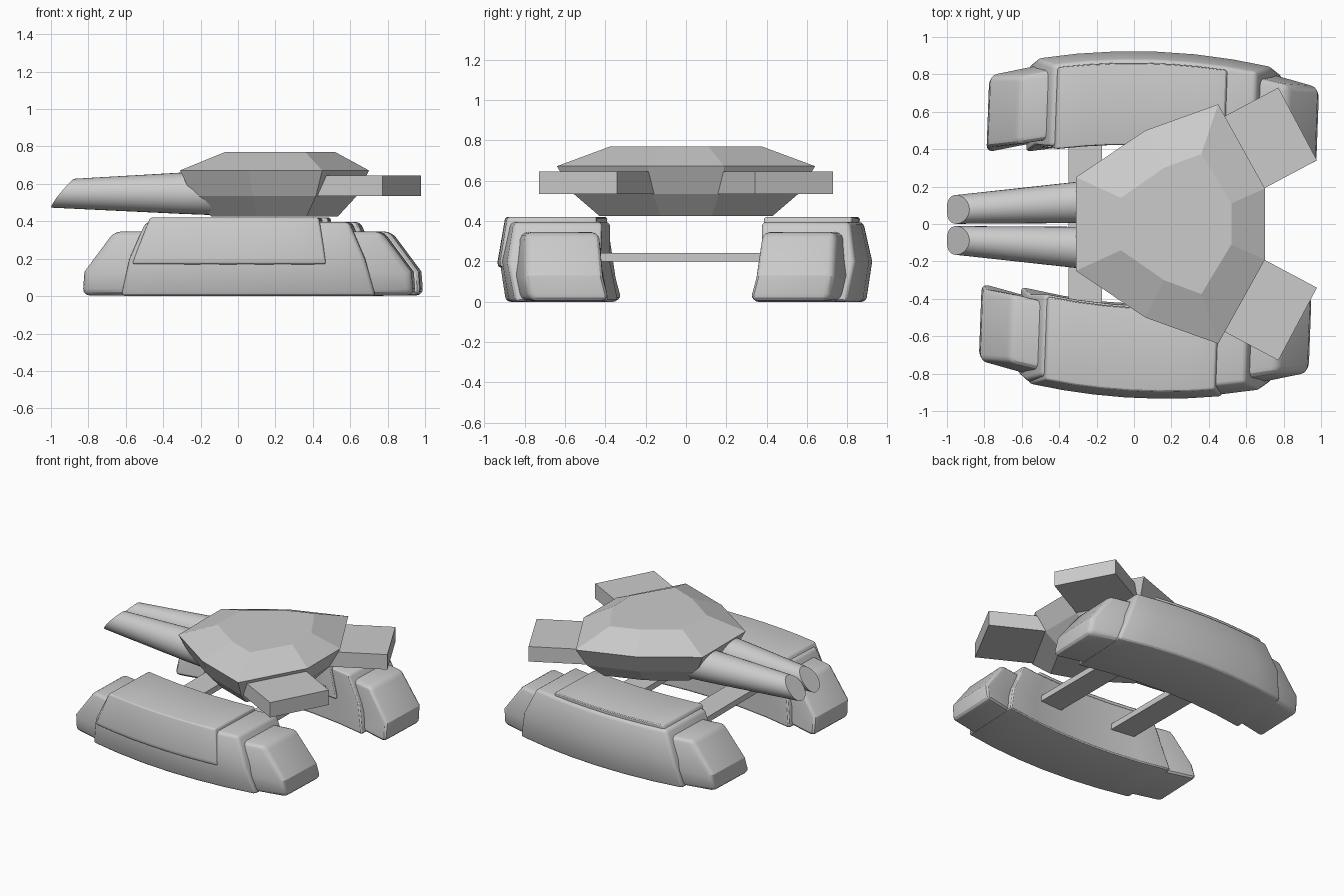
import bpy, bmesh, math
from mathutils import Matrix, Vector

if "Cube" in bpy.data.objects:
    bpy.data.objects.remove(bpy.data.objects["Cube"])


def make(name, rings, bevel=0.0, smooth=None, matrix=None):
    """Skin a list of equal-sized rings, cap both ends, optionally round the hard edges."""
    bm = bmesh.new()
    vs = [[bm.verts.new(p) for p in r] for r in rings]
    n = len(rings[0])
    for a, b in zip(vs, vs[1:]):
        for i in range(n):
            j = (i + 1) % n
            bm.faces.new((a[i], a[j], b[j], b[i]))
    bm.faces.new(vs[0][::-1])
    bm.faces.new(vs[-1])
    bmesh.ops.recalc_face_normals(bm, faces=bm.faces)
    if bevel:
        # split the flat end caps into strips between matching levels
        for end in (vs[0], vs[-1]):
            for k in range(1, n // 2 - 1):
                bmesh.ops.connect_verts(bm, verts=[end[k], end[n - 1 - k]])
        hard = [e for e in bm.edges if e.calc_face_angle(0) > 0.62]
        bmesh.ops.bevel(bm, geom=hard, offset=bevel, segments=3, profile=0.5,
                        affect='EDGES', clamp_overlap=True)
    if matrix:
        bm.transform(matrix)
    bmesh.ops.recalc_face_normals(bm, faces=bm.faces)
    me = bpy.data.meshes.new(name)
    bm.to_mesh(me)
    bm.free()
    ob = bpy.data.objects.new(name, me)
    bpy.context.collection.objects.link(ob)
    if smooth:
        bpy.ops.object.select_all(action='DESELECT')
        ob.select_set(True)
        bpy.context.view_layer.objects.active = ob
        bpy.ops.object.shade_smooth_by_angle(angle=math.radians(smooth))
    return ob


def pod_part(name, side, matrix, levels, steps, bevel):
    """Outward-bowed block; each level is (z, u_start, u_end, inner offset, outer offset)."""
    rings = []
    for i in range(steps + 1):
        t = i / steps
        inner, outer = [], []
        for z, u0, u1, wi, wo in levels:
            u = u0 + (u1 - u0) * t
            bow = -0.12 * (u / 0.885) ** 2
            inner.append((u, side * (wi + bow), z))
            outer.append((u, side * (wo + bow), z))
        rings.append(inner + outer[::-1])
    make(name, rings, bevel, 25, matrix)


# Track pods: long hull showing at both ends, wider centre body, armour plate
for side, label, cx in ((-1, "right", 0.055), (1, "left", 0.105)):
    m = Matrix.Translation((cx, side * 0.682, 0)) @ Matrix.Rotation(-0.037, 4, 'Z')
    pod_part(label + "_track_hull", side, m, [
        (0.004, -0.885, 0.885, -0.22, 0.18),
        (0.13, -0.875, 0.875, -0.19, 0.20),
        (0.345, -0.715, 0.715, -0.205, 0.165)], 8, 0.035)
    pod_part(label + "_track_body", side, m, [
        (0.0, -0.675, 0.685, -0.255, 0.21),
        (0.20, -0.63, 0.63, -0.225, 0.24),
        (0.395, -0.545, 0.545, -0.245, 0.195)], 6, 0.022)
    wi, wo = (-0.225, 0.015) if side < 0 else (-0.012, -0.02)
    if side < 0:
        plate = [(0.17, -0.615, 0.425, -0.2, 0.248), (0.20, -0.605, 0.42, -0.2, 0.25),
                 (0.42, -0.52, 0.385, -0.235, 0.212)]
    else:
        plate = [(0.17, -0.6, 0.425, -0.245, 0.15), (0.20, -0.59, 0.42, -0.24, 0.15),
                 (0.42, -0.51, 0.385, -0.262, 0.18)]
    pod_part(label + "_armour_plate", side, m, plate, 6, 0.014)


def box(name, size, matrix):
    x, y, z = (s / 2 for s in size)
    sq = [(-x, -y), (x, -y), (x, y), (-x, y)]
    make(name, [[(a, b, h) for a, b in sq] for h in (-z, z)], matrix=matrix)


# Cross beams joining the pods
for label, x in (("front", -0.26), ("rear", 0.34)):
    box(label + "_cross_beam", (0.18, 1.1, 0.042), Matrix.Translation((x, 0, 0.221)))

# Faceted turret: eight-sided outline stepped in height
half = [(-0.31, 0.25), (0.06, 0.50), (0.45, 0.64), (0.70, 0.19)]
top_half = [(-0.07, 0.14), (0.16, 0.30), (0.36, 0.375), (0.52, 0.11)]


def turret_ring(pts, z, s=1.0):
    full = pts + [(x, -y) for x, y in reversed(pts)]
    return [(0.195 + (x - 0.195) * s, y * s, z) for x, y in full]


make("turret", [turret_ring(half, 0.425, 0.67), turret_ring(half, 0.535, 0.87),
                turret_ring(half, 0.672), turret_ring(top_half, 0.77)])

# Rear pods on the turret and the twin tapered barrels
for side, label in ((-1, "right"), (1, "left")):
    ang = side * math.radians(28)
    end = Vector((0.875, side * 0.535, 0.59))
    centre = end - Vector((math.cos(ang), math.sin(ang), 0)) * 0.25
    box(label + "_turret_box", (0.5, 0.44, 0.11),
        Matrix.Translation(centre) @ Matrix.Rotation(ang, 4, 'Z'))
    rings = []
    for x, y, r in ((-0.05, 0.13, 0.12), (-0.31, 0.12, 0.11), (-1.0, 0.083, 0.077)):
        ring = []
        for i in range(32):
            a = math.tau * i / 32
            cut = 0.12 * ((1 + math.sin(a)) / 2) ** 1.3 if x == -1.0 else 0
            ring.append((x + cut, side * y - 0.005 + r * math.cos(a), 0.55 + r * math.sin(a)))
        rings.append(ring)
    make(label + "_barrel", rings, smooth=30)
